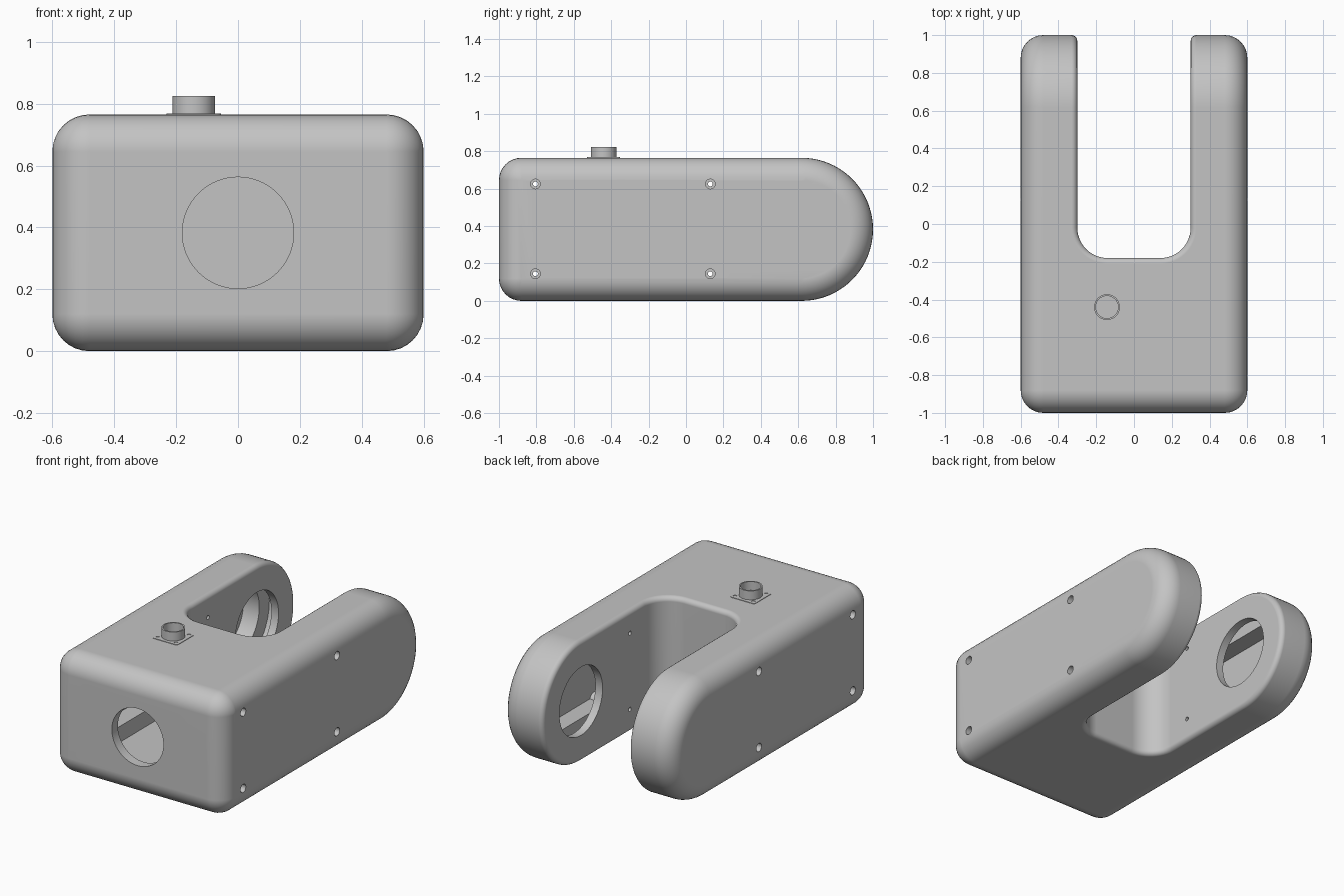
import bpy
import bmesh
from math import cos, sin, pi, radians
from mathutils import Matrix, Vector

if "Cube" in bpy.data.objects:
    bpy.data.objects.remove(bpy.data.objects["Cube"])

HEIGHT, HALF_W, FILLET = 0.765, 0.6, 0.12
MID = HEIGHT / 2
END_Y = 1 - MID

grey = bpy.data.materials.new("plain grey")
grey.use_nodes = True
colour = (0.55, 0.55, 0.55, 1)
grey.diffuse_color = colour
grey.node_tree.nodes["Principled BSDF"].inputs["Base Color"].default_value = colour


def arc(cx, cy, r, start, end, n):
    return [(cx + r * cos(radians(start + (end - start) * i / n)),
             cy + r * sin(radians(start + (end - start) * i / n))) for i in range(n + 1)]


def side_profile(inset):
    """Side outline: round back end and two rounded front corners."""
    r = max(FILLET - inset, 0)
    low, front = inset + r, -1 + inset + r
    return (arc(END_Y, MID, MID - inset, -90, 90, 40)
            + arc(front, HEIGHT - low, r, 90, 180, 8)
            + arc(front, low, r, 180, 270, 8))


def make_object(name, bm):
    bmesh.ops.remove_doubles(bm, verts=bm.verts, dist=1e-5)
    bmesh.ops.recalc_face_normals(bm, faces=bm.faces)
    mesh = bpy.data.meshes.new(name)
    bm.to_mesh(mesh)
    bm.free()
    mesh.materials.append(grey)
    obj = bpy.data.objects.new(name, mesh)
    bpy.context.collection.objects.link(obj)
    return obj


def loft(name, loops):
    """Skin a stack of equal-length 3D loops and cap both ends."""
    bm = bmesh.new()
    rings = [[bm.verts.new(p) for p in loop] for loop in loops]
    n = len(rings[0])
    for a, b in zip(rings, rings[1:]):
        for i in range(n):
            j = (i + 1) % n
            bm.faces.new((a[i], a[j], b[j], b[i]))
    bm.faces.new(rings[0])
    bm.faces.new(rings[-1])
    return make_object(name, bm)


def side_loft(name, steps):
    return loft(name, [[(x, y, z) for y, z in side_profile(d)] for x, d in steps])


def slot_block(name, half, back, r):
    pts = (arc(-half + r, back + r, r, 180, 270, 12)
           + arc(half - r, back + r, r, 270, 360, 12) + [(half, 1.3), (-half, 1.3)])
    return loft(name, [[(x, y, z) for x, y in pts] for z in (-0.2, 1.0)])


def cylinder(name, start, end, r, n=48):
    start, end = Vector(start), Vector(end)
    axis = end - start
    turn = Vector((0, 0, 1)).rotation_difference(axis).to_matrix().to_4x4()
    bm = bmesh.new()
    bmesh.ops.create_cone(bm, cap_ends=True, segments=n, radius1=r, radius2=r, depth=axis.length,
                          matrix=Matrix.Translation((start + end) / 2) @ turn)
    return make_object(name, bm)


def combine(obj, tool, operation="DIFFERENCE"):
    mod = obj.modifiers.new("boolean", "BOOLEAN")
    mod.operation, mod.object, mod.solver = operation, tool, "EXACT"
    bpy.context.view_layer.update()
    graph = bpy.context.evaluated_depsgraph_get()
    mesh = bpy.data.meshes.new_from_object(obj.evaluated_get(graph))
    obj.modifiers.clear()
    obj.data = mesh
    bpy.data.objects.remove(tool)


def smooth(obj):
    bpy.ops.object.select_all(action="DESELECT")
    obj.select_set(True)
    bpy.context.view_layer.objects.active = obj
    bpy.ops.object.shade_smooth_by_angle(angle=radians(35))
    mod = obj.modifiers.new("weighted normals", "WEIGHTED_NORMAL")
    mod.keep_sharp = True


# Outer form: filleted block with a round back end
angles = [pi / 2 * i / 8 for i in range(9)]
right_side = [(HALF_W - FILLET + FILLET * sin(a), FILLET * (1 - cos(a))) for a in angles]
left_side = [(-x, d) for x, d in reversed(right_side)]
housing = side_loft("fork_housing", left_side + right_side)

# Slot between the arms, with softened rims
combine(housing, slot_block("slot_cutter", 0.3, -0.18, 0.16))
bm = bmesh.new()
bm.from_mesh(housing.data)
bmesh.ops.remove_doubles(bm, verts=bm.verts, dist=1e-5)
rims = [e for e in bm.edges if len(e.link_faces) == 2 and e.calc_face_angle(0) > radians(60)]
bmesh.ops.bevel(bm, geom=rims, offset=0.03, segments=4, profile=0.5,
                affect="EDGES", clamp_overlap=False)
bm.to_mesh(housing.data)
bm.free()

# Hollow interior, stepped in towards the outer side walls
wall, rail = 0.06, 0.16
cavity = side_loft("cavity_cutter", [(-0.55, rail), (-0.44, rail), (-0.44, wall),
                                     (0.44, wall), (0.44, rail), (0.55, rail)])
combine(cavity, slot_block("slot_wall", 0.35, -0.23, 0.18))
combine(housing, cavity)

# Round openings in the front and in the inner arm faces
combine(housing, cylinder("front_opening", (0, -1.1, MID), (0, -0.8, MID), 0.18, 64))
combine(housing, cylinder("arm_opening", (-0.4, END_Y, MID), (0.4, END_Y, MID), 0.215, 64))

# Screw bosses, through holes and counterbores
screws = [(y, z) for y in (-0.805, 0.13) for z in (0.145, 0.625)]
for y, z in screws:
    for s in (-1, 1):
        combine(housing, cylinder("boss", (s * 0.43, y, z), (s * 0.57, y, z), 0.045, 24), "UNION")
for y, z in screws:
    combine(housing, cylinder("screw_hole", (-0.7, y, z), (0.7, y, z), 0.013, 16))
    for s in (-1, 1):
        combine(housing, cylinder("counterbore", (s * 0.56, y, z), (s * 0.7, y, z), 0.026, 24))
smooth(housing)

# Square connector flange with four fixing holes
cx, cy, half, r = -0.143, -0.44, 0.088, 0.015
corners = [(1, 1, 0), (-1, 1, 90), (-1, -1, 180), (1, -1, 270)]
outline = [p for sx, sy, a in corners
           for p in arc(cx + sx * (half - r), cy + sy * (half - r), r, a, a + 90, 4)]
flange = loft("connector_flange", [[(x, y, z) for x, y in outline]
                                   for z in (HEIGHT - 0.02, HEIGHT + 0.003)])
for sx, sy, _ in corners:
    x, y = cx + sx * 0.064, cy + sy * 0.064
    combine(flange, cylinder("fixing_hole", (x, y, HEIGHT - 0.01), (x, y, HEIGHT + 0.1), 0.011, 16))
smooth(flange)

# Open connector socket
socket = cylinder("connector_socket", (cx, cy, HEIGHT - 0.01), (cx, cy, 0.824), 0.068)
combine(socket, cylinder("socket_bore", (cx, cy, HEIGHT + 0.005), (cx, cy, 0.9), 0.059))
smooth(socket)
